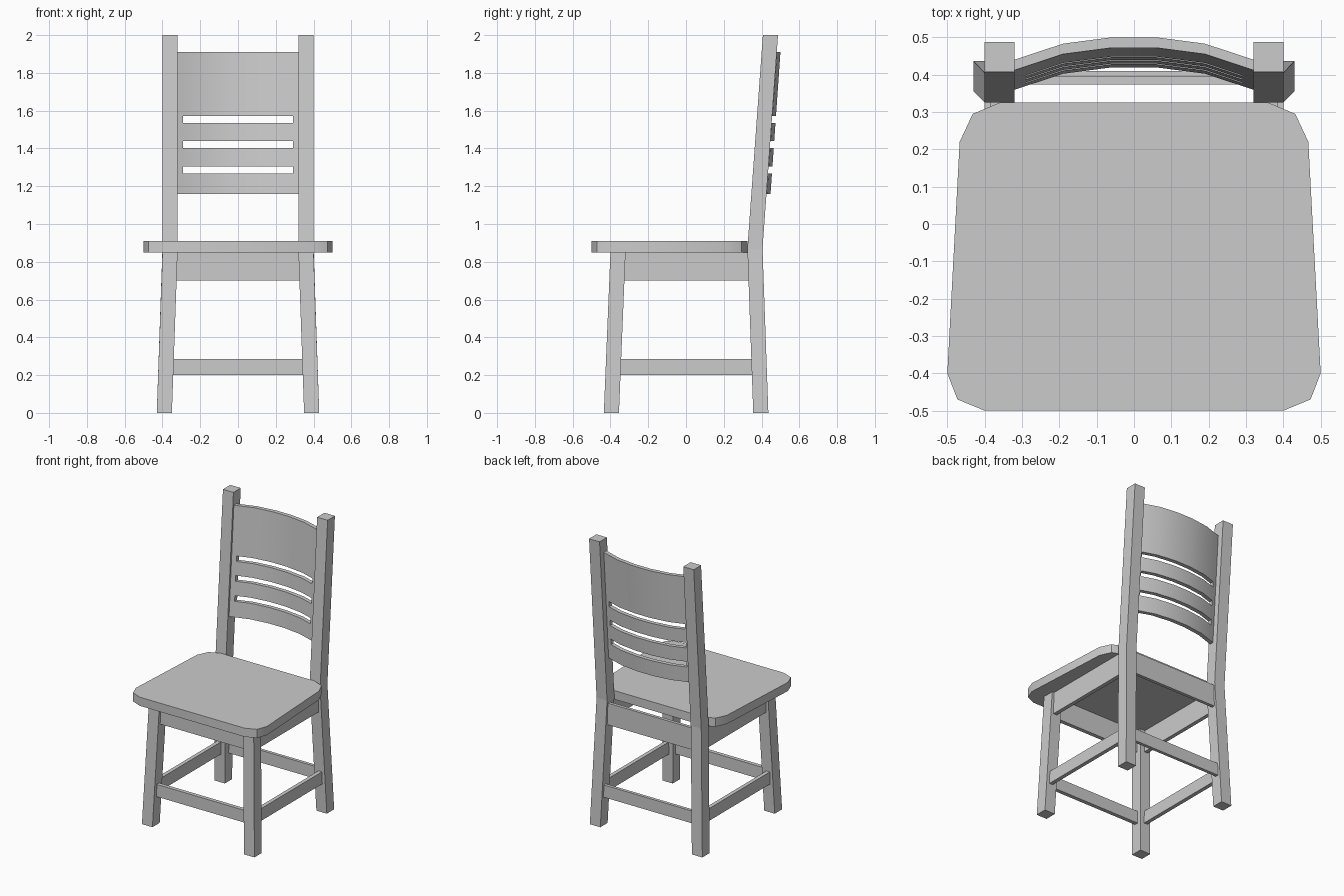
import bpy, bmesh
from mathutils import Vector

if "Cube" in bpy.data.objects:
    bpy.data.objects.remove(bpy.data.objects["Cube"])


def finish(name, bm, mirror=False, smooth=False):
    bmesh.ops.recalc_face_normals(bm, faces=bm.faces)
    me = bpy.data.meshes.new(name)
    bm.to_mesh(me)
    bm.free()
    ob = bpy.data.objects.new(name, me)
    bpy.context.collection.objects.link(ob)
    if mirror:
        ob.modifiers.new("Mirror", 'MIRROR')
    if smooth:
        bpy.ops.object.select_all(action='DESELECT')
        ob.select_set(True)
        bpy.context.view_layer.objects.active = ob
        bpy.ops.object.shade_smooth_by_angle(angle=0.7)
    return ob


def loft(name, sections, mirror=False):
    """Join rectangular sections (x0, x1, y0, y1, z) into a closed bar."""
    bm = bmesh.new()
    rings = [[bm.verts.new(c) for c in ((x0, y0, z), (x1, y0, z), (x1, y1, z), (x0, y1, z))]
             for x0, x1, y0, y1, z in sections]
    for a, b in zip(rings, rings[1:]):
        for i in range(4):
            j = (i + 1) % 4
            bm.faces.new((a[i], a[j], b[j], b[i]))
    bm.faces.new(rings[0])
    bm.faces.new(rings[-1])
    return finish(name, bm, mirror)


def extrude(bm, faces, vec):
    ext = bmesh.ops.extrude_face_region(bm, geom=faces, use_keep_orig=True)
    verts = [g for g in ext["geom"] if isinstance(g, bmesh.types.BMVert)]
    bmesh.ops.translate(bm, verts=verts, vec=Vector(vec))


# Seat: tapered outline with clipped corners
half = [(0.40, -0.50), (0.473, -0.47), (0.50, -0.40),
        (0.467, 0.22), (0.432, 0.295), (0.36, 0.325)]
outline = half + [(-x, y) for x, y in reversed(half)]
bm = bmesh.new()
face = bm.faces.new([bm.verts.new((x, y, 0.85)) for x, y in outline])
extrude(bm, [face], (0, 0, 0.06))
finish("seat", bm, smooth=True)

# Splayed front legs, and back legs that continue into the leaning posts
loft("front_legs", [(0.35, 0.43, -0.435, -0.355, 0), (0.32, 0.40, -0.40, -0.32, 0.85)], True)
loft("back_legs_and_posts", [(0.35, 0.43, 0.356, 0.436, 0), (0.32, 0.40, 0.325, 0.405, 0.87),
                             (0.32, 0.40, 0.407, 0.487, 2.0)], True)

# Aprons under the seat and stretchers near the floor
for name, z0, z1, e, o in (("apron", 0.70, 0.85, 0.33, 0.385),
                           ("stretcher", 0.20, 0.285, 0.355, 0.40)):
    i = o - 0.027
    loft("front_" + name, [(-e, e, -o, -i, z) for z in (z0, z1)])
    loft("back_" + name, [(-e, e, i + 0.015, o + 0.01, z) for z in (z0, z1)])
    loft("side_" + name + "s", [(i, o, -e, e + 0.005, z) for z in (z0, z1)], True)

# Curved, leaning back panel with three slots
curve = [(0.06, 0.472), (0.19, 0.455), (0.29, 0.422), (0.32, 0.412)]
cols = [(-x, y) for x, y in reversed(curve)] + curve
rows = [1.16, 1.267, 1.305, 1.402, 1.44, 1.535, 1.572, 1.91]
bm = bmesh.new()
grid = [[bm.verts.new((x, y + 0.07 * (z - 1.91), z)) for x, y in cols] for z in rows]
faces = []
for r in range(len(rows) - 1):
    for c in range(len(cols) - 1):
        if r % 2 and 0 < c < len(cols) - 2:
            continue  # slot opening
        faces.append(bm.faces.new((grid[r][c], grid[r][c + 1], grid[r + 1][c + 1], grid[r + 1][c])))
extrude(bm, faces, (0, 0.028, 0))
finish("back_panel", bm, smooth=True)
